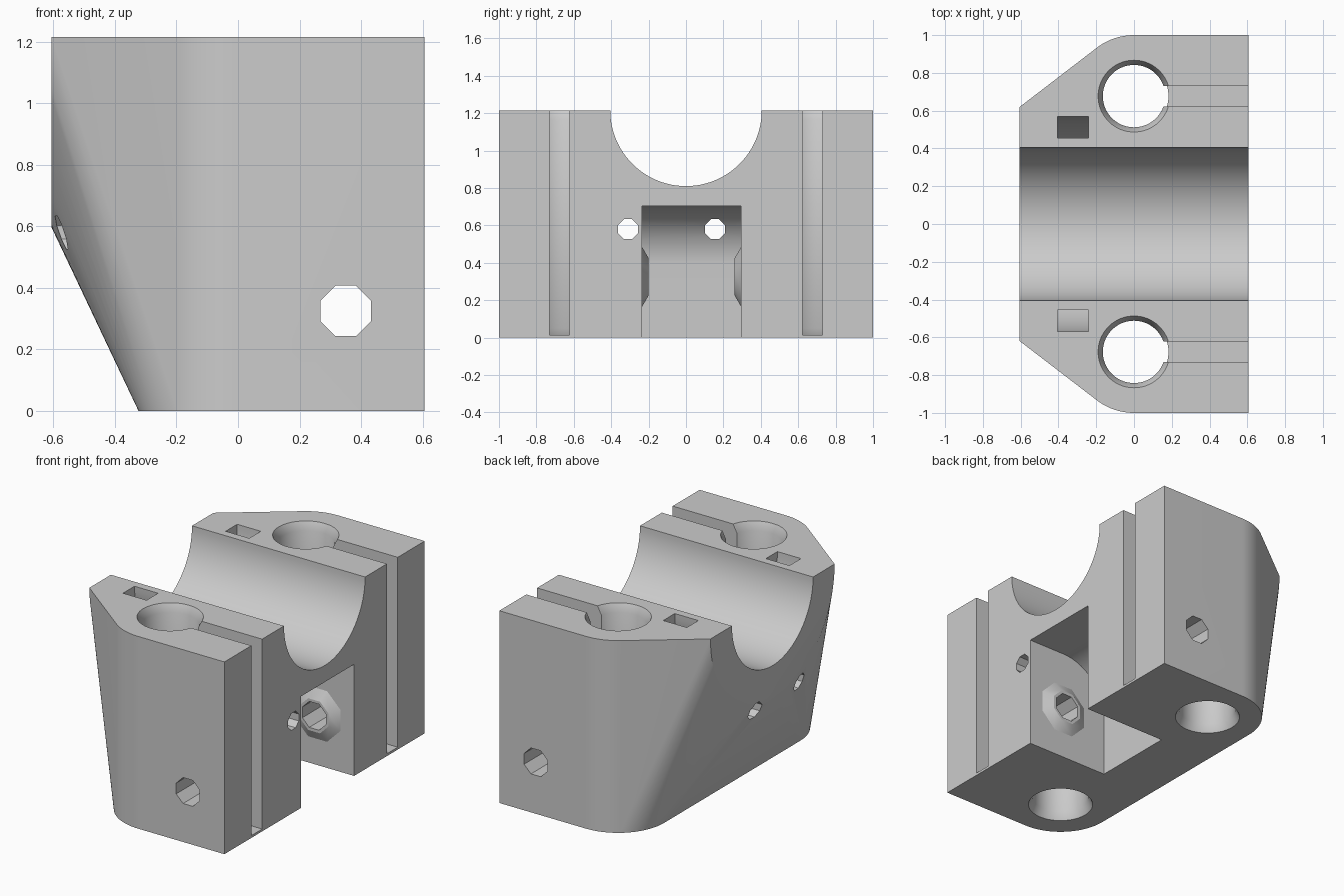
import bpy, bmesh
from math import cos, sin, pi, radians

if "Cube" in bpy.data.objects:
    bpy.data.objects.remove(bpy.data.objects["Cube"], do_unlink=True)

X, Z = 0.605, 1.215            # half width and height of the block
ROD_Y, ROD_R, FLARE_R = 0.677, 0.165, 0.19
BOLT_X, BOLT_Z = 0.35, 0.325

grey = bpy.data.materials.new("grey_plastic")
grey.use_nodes = True
colour = (0.6, 0.6, 0.6, 1)
grey.diffuse_color = colour
grey.node_tree.nodes["Principled BSDF"].inputs["Base Color"].default_value = colour


def ring(axis, centre, radius, at, sides=96, turn=0.0):
    """Circle of points around an axis; centre gives the other two coordinates in order."""
    points = []
    for i in range(sides):
        a = turn + 2 * pi * i / sides
        p = [centre[0] + radius * cos(a), centre[1] + radius * sin(a)]
        p.insert("xyz".index(axis), at)
        points.append(tuple(p))
    return points


def box(x0, x1, y0, y1, z0, z1):
    return [(x, y, z) for x in (x0, x1) for y in (y0, y1) for z in (z0, z1)]


def make(name, bm):
    mesh = bpy.data.meshes.new(name)
    bmesh.ops.recalc_face_normals(bm, faces=bm.faces)
    bm.to_mesh(mesh)
    bm.free()
    mesh.materials.append(grey)
    obj = bpy.data.objects.new(name, mesh)
    bpy.context.collection.objects.link(obj)
    return obj


def hull(name, points):
    bm = bmesh.new()
    for p in points:
        bm.verts.new(p)
    bmesh.ops.remove_doubles(bm, verts=bm.verts, dist=1e-5)
    out = bmesh.ops.convex_hull(bm, input=bm.verts)
    loose = {v for v in out["geom_interior"] + out["geom_unused"]
             if isinstance(v, bmesh.types.BMVert) and v.is_valid}
    bmesh.ops.delete(bm, geom=list(loose), context="VERTS")
    bmesh.ops.dissolve_limit(bm, angle_limit=radians(0.3), verts=bm.verts, edges=bm.edges)
    return make(name, bm)


def lathe(name, axis, centre, profile, sides=96, turn=0.0, closed=False):
    """Loft rings of (radius, position); capped at the ends, or closed into a loop."""
    bm = bmesh.new()
    rows = [[bm.verts.new(p) for p in ring(axis, centre, r, at, sides, turn)]
            for r, at in profile]
    pairs = list(zip(rows, rows[1:]))
    if closed:
        pairs.append((rows[-1], rows[0]))
    else:
        bm.faces.new(rows[0])
        bm.faces.new(rows[-1])
    for a, b in pairs:
        for i in range(sides):
            j = (i + 1) % sides
            bm.faces.new((a[i], a[j], b[j], b[i]))
    return make(name, bm)


def octagon(name, axis, centre, profile):
    """Eight sides with flats up and down; radii are measured to the flats."""
    k = 1 / cos(pi / 8)
    return lathe(name, axis, centre, [(r * k, at) for r, at in profile], 8, pi / 8)


def combine(target, tool, operation="DIFFERENCE"):
    mod = target.modifiers.new(tool.name, "BOOLEAN")
    mod.operation, mod.object, mod.solver = operation, tool, "EXACT"
    graph = bpy.context.evaluated_depsgraph_get()
    result = bpy.data.meshes.new_from_object(target.evaluated_get(graph))
    target.modifiers.clear()
    target.data = result
    bpy.data.objects.remove(tool, do_unlink=True)


# Body: rounded rod pillars, square clamp side and half-round bearing shell
points = [p for p in ring("x", (0, Z), 0.62, -X) if p[2] <= Z + 1e-6]
points += box(0.3, X, -1, 1, 0, Z)
for side in (-1, 1):
    for z in (0, Z):
        points += ring("z", (0, side * ROD_Y), 1 - ROD_Y, z)
body = hull("carriage_body", points)

# Half-round bearing seat
combine(body, lathe("bearing_seat", "x", (0, Z), [(0.405, -1), (0.405, 1)]))

# Curved strap tunnel beneath the seat
combine(body, lathe("strap_tunnel", "x", (0, Z),
                    [(0.455, -0.405), (0.57, -0.405), (0.57, -0.24), (0.455, -0.24)],
                    closed=True))

# Pulley pocket with rounded inner ceiling
pocket = ring("y", (BOLT_X, 0.39), 0.315, -0.235) + ring("y", (BOLT_X, 0.39), 0.315, 0.295)
pocket += box(BOLT_X, 1, -0.235, 0.295, -0.2, 0.705)
pocket += box(0.035, 1, -0.235, 0.295, -0.2, 0.39)
combine(body, hull("pulley_pocket", pocket))

# Tapered bosses on the pocket walls
for wall, tip in ((-0.235, -0.2), (0.295, 0.26)):
    back = wall + (wall - tip)
    boss = octagon("pulley_boss", "y", (BOLT_X, BOLT_Z),
                   [(0.16, back), (0.16, wall), (0.1, tip)])
    combine(body, boss, "UNION")

# Bolt hole across and belt holes lengthwise
combine(body, octagon("bolt_hole", "y", (BOLT_X, BOLT_Z), [(0.082, -1.2), (0.082, 1.2)]))
for y in (-0.31, 0.155):
    combine(body, octagon("belt_hole", "x", (y, 0.58), [(0.053, -1), (0.053, 1)]))

# Flared rod bores and their clamp slots
for side in (-1, 1):
    y = side * ROD_Y
    profile = [(FLARE_R, -0.1), (FLARE_R, 0), (ROD_R, 0.05),
               (ROD_R, Z - 0.05), (FLARE_R, Z), (FLARE_R, Z + 0.1)]
    combine(body, lathe("rod_bore", "z", (0, y), profile))
    combine(body, hull("clamp_slot", box(0, 1, y - 0.054, y + 0.054, 0.015, 2)))

# Smooth curves, sharp edges
for o in bpy.context.selected_objects:
    o.select_set(False)
body.select_set(True)
bpy.context.view_layer.objects.active = body
bpy.ops.object.shade_smooth_by_angle(angle=radians(30))
